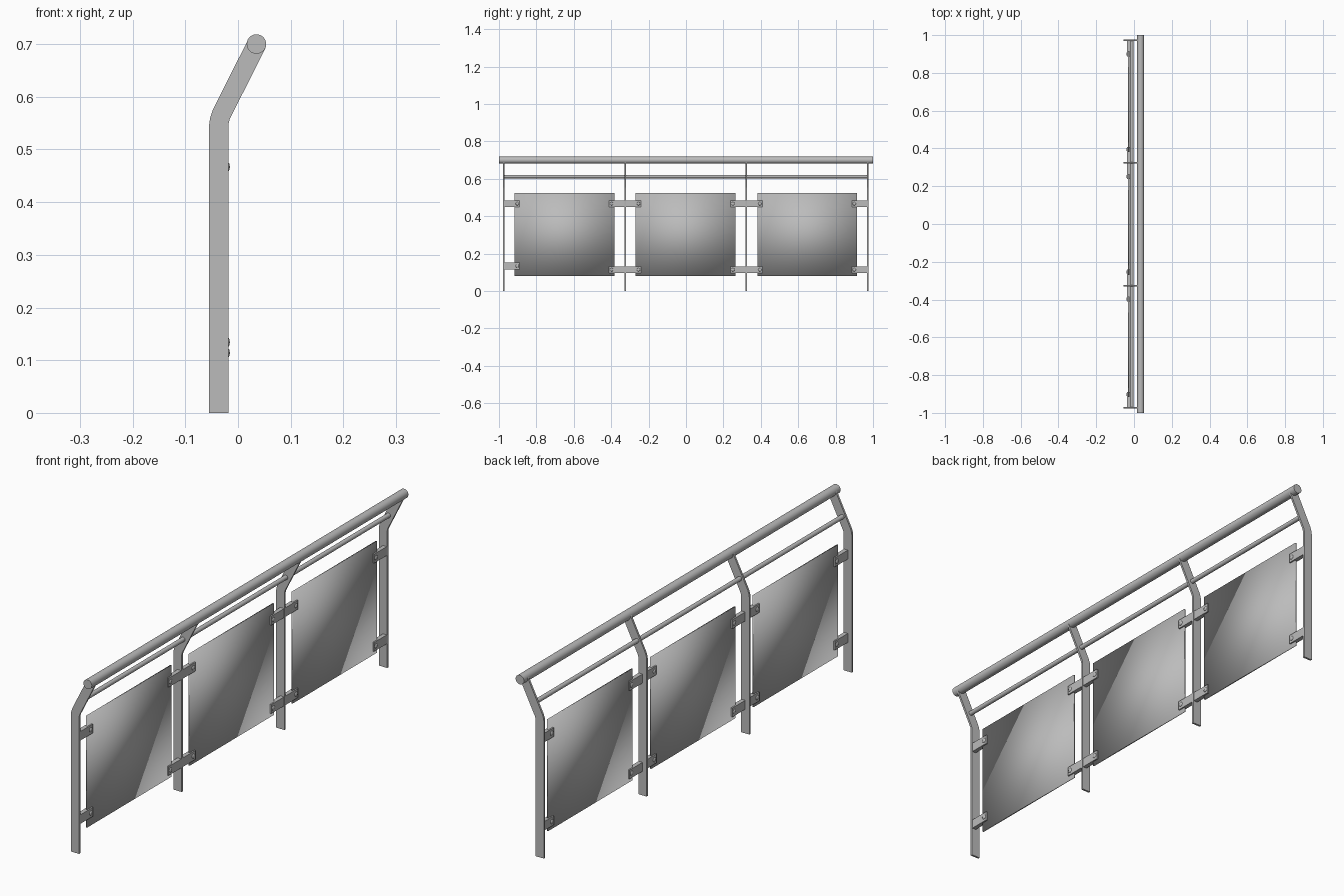
import bpy, bmesh, math
from mathutils import Matrix, Vector

cube = bpy.data.objects.get("Cube")
if cube:
    bpy.data.objects.remove(cube, do_unlink=True)

steel = bpy.data.materials.new("brushed_grey")
steel.use_nodes = True
steel.diffuse_color = (0.5, 0.5, 0.5, 1)
steel.node_tree.nodes["Principled BSDF"].inputs["Base Color"].default_value = (0.5, 0.5, 0.5, 1)


def finish(name, bm, sharp=None):
    """Turn a bmesh into a shaded object; sharp is the crease angle in degrees."""
    bmesh.ops.recalc_face_normals(bm, faces=bm.faces)
    mesh = bpy.data.meshes.new(name)
    bm.to_mesh(mesh)
    bm.free()
    mesh.materials.append(steel)
    obj = bpy.data.objects.new(name, mesh)
    bpy.context.collection.objects.link(obj)
    bpy.ops.object.select_all(action='DESELECT')
    obj.select_set(True)
    bpy.context.view_layer.objects.active = obj
    if sharp:
        bpy.ops.object.shade_smooth_by_angle(angle=math.radians(sharp))
    else:
        bpy.ops.object.shade_smooth()
    return obj


def box(name, lo, hi, sharp=None):
    bm = bmesh.new()
    lo, hi = Vector(lo), Vector(hi)
    size = hi - lo
    bmesh.ops.create_cube(bm, size=1, matrix=Matrix.Translation((lo + hi) / 2) @ Matrix.Diagonal((*size, 1)))
    return finish(name, bm, sharp)


def rail(name, x, z, radius, half_length):
    bm = bmesh.new()
    turn = Matrix.Rotation(math.pi / 2, 4, 'X')
    bmesh.ops.create_cone(bm, cap_ends=True, segments=32, radius1=radius, radius2=radius,
                          depth=2 * half_length, matrix=Matrix.Translation((x, 0, z)) @ turn)
    return finish(name, bm, 40)


def post(name, y, thick=0.008):
    """Flat bar, upright below and leaning towards the handrail above."""
    outline = [(-0.055, 0), (-0.055, 0.545), (-0.053, 0.56), (-0.048, 0.575),
               (0.019, 0.708), (0.052, 0.692), (-0.016, 0.557), (-0.018, 0.548), (-0.018, 0)]
    bm = bmesh.new()
    face = bm.faces.new([bm.verts.new((x, y - thick / 2, z)) for x, z in outline])
    new = bmesh.ops.extrude_face_region(bm, geom=[face])["geom"]
    bmesh.ops.translate(bm, vec=(0, thick, 0), verts=[v for v in new if isinstance(v, bmesh.types.BMVert)])
    return finish(name, bm, 40)


def bolt(name, y, z):
    """Domed heads on both faces of a clamp."""
    bm = bmesh.new()
    for x in (-0.0365, -0.0195):
        bmesh.ops.create_uvsphere(bm, u_segments=16, v_segments=8, radius=1,
                                  matrix=Matrix.Translation((x, y, z)) @ Matrix.Diagonal((0.004, 0.009, 0.009, 1)))
    return finish(name, bm, 40)


# Posts and rails
POSTS = (-0.974, -0.326, 0.323, 0.972)
for i, y in enumerate(POSTS):
    post(f"post_{i + 1}", y)
rail("handrail", 0.035, 0.70, 0.0185, 1.0)
rail("middle_rail", -0.012, 0.612, 0.009, 0.974)

# Infill panels
for i, y in enumerate((-0.65, -0.003, 0.648)):
    box(f"panel_{i + 1}", (-0.031, y - 0.267, 0.08), (-0.025, y + 0.267, 0.525))

# Clamps with bolts, reaching from each post to the neighbouring panels
REACH = 0.085
for i, y in enumerate(POSTS):
    sides = [s for s in (-1, 1) if -1 < y + s * 0.2 < 1]
    for level, z in (("upper", 0.467), ("lower", 0.134 if i == 0 else 0.114)):
        ends = [y] + [y + s * REACH for s in sides]
        box(f"clamp_{level}_{i + 1}", (-0.0365, min(ends), z - 0.018), (-0.0195, max(ends), z + 0.018), 30)
        for s in sides:
            bolt(f"bolt_{level}_{i + 1}_{'back' if s > 0 else 'front'}", y + s * 0.072, z)
